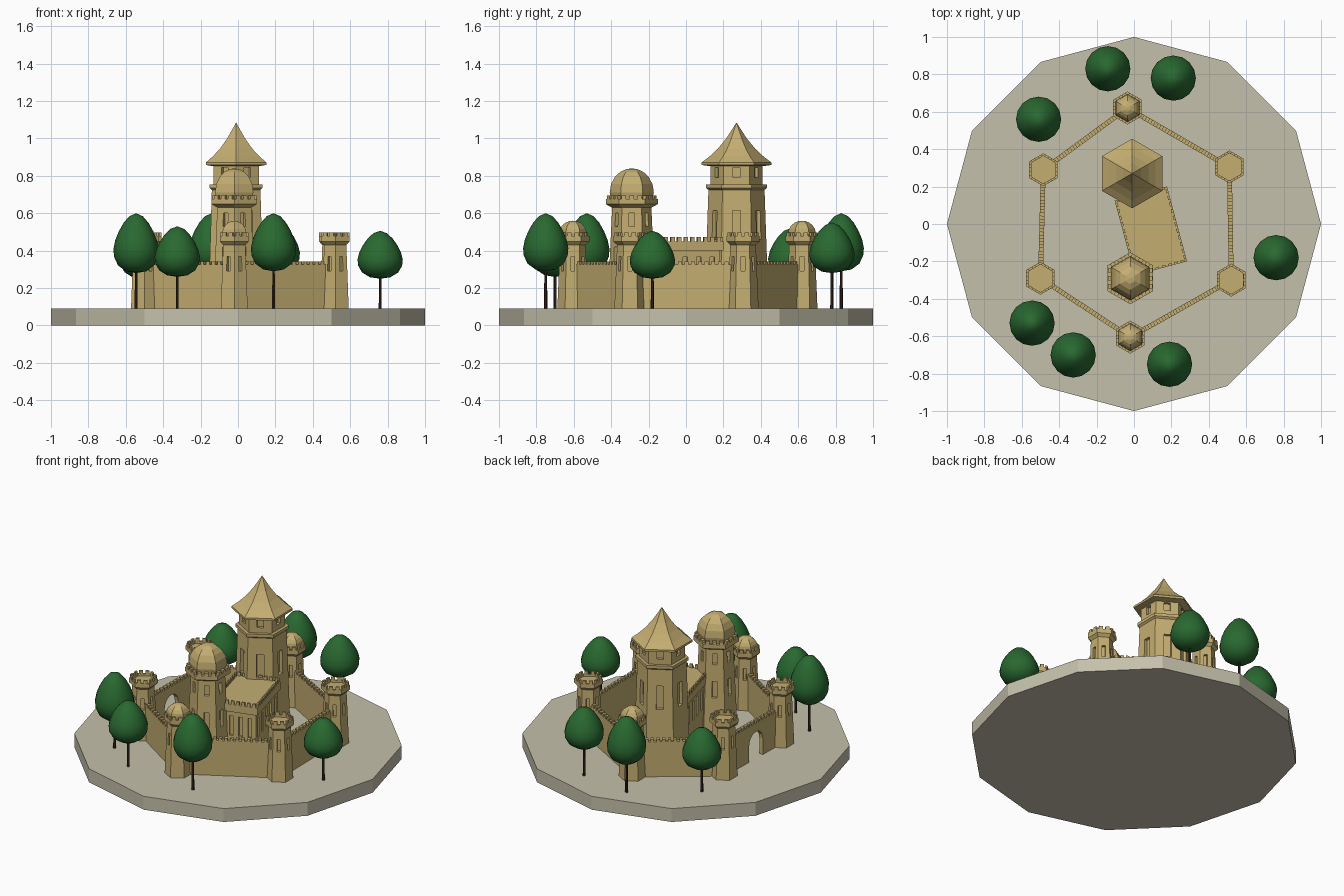
import bpy, bmesh, math
from mathutils import Matrix, Vector

if "Cube" in bpy.data.objects:
    bpy.data.objects.remove(bpy.data.objects["Cube"])


def material(name, color):
    m = bpy.data.materials.new(name)
    m.diffuse_color = (*color, 1)
    m.use_nodes = True
    m.node_tree.nodes["Principled BSDF"].inputs["Base Color"].default_value = m.diffuse_color
    return m


STONE = material("sandstone", (0.55, 0.42, 0.165))
GROUND = material("pale ground", (0.56, 0.53, 0.41))
LEAF = material("leaf green", (0.022, 0.14, 0.03))
BARK = material("dark bark", (0.035, 0.02, 0.012))
G = 0.09  # ground level


def finish(bm, name, mat, smooth=False):
    bmesh.ops.recalc_face_normals(bm, faces=bm.faces)
    me = bpy.data.meshes.new(name)
    bm.to_mesh(me)
    bm.free()
    me.materials.append(mat)
    for p in me.polygons:
        p.use_smooth = smooth
    ob = bpy.data.objects.new(name, me)
    bpy.context.collection.objects.link(ob)
    return ob


def lathe(bm, prof, n=6, at=(0, 0), start=math.pi / 2):
    """Revolve (radius, z) points with n sides; open ends get capped."""
    rings = []
    for r, z in prof:
        k = 1 if r < 1e-4 else n
        rings.append([bm.verts.new((at[0] + r * math.cos(start + i * math.tau / n),
                                    at[1] + r * math.sin(start + i * math.tau / n), z))
                      for i in range(k)])
    for a, b in zip(rings, rings[1:]):
        for i in range(n):
            j = (i + 1) % n
            q = [a[i % len(a)], a[j % len(a)], b[j % len(b)], b[i % len(b)]]
            bm.faces.new(list(dict.fromkeys(q)))
    for ring in (rings[0], rings[-1]):
        if len(ring) > 1:
            bm.faces.new(ring)


def box(bm, center, size, rot=0):
    m = Matrix.Translation(center) @ Matrix.Rotation(rot, 4, 'Z') @ Matrix.Diagonal((*size, 1))
    bmesh.ops.create_cube(bm, size=1, matrix=m)


def cut(ob, bm):
    """Subtract the cutter mesh and bake the result."""
    cutter = finish(bm, "cutter", STONE)
    cutter.hide_render = True
    mod = ob.modifiers.new("openings", 'BOOLEAN')
    mod.operation, mod.solver, mod.object = 'DIFFERENCE', 'EXACT', cutter
    dg = bpy.context.evaluated_depsgraph_get()
    me = bpy.data.meshes.new_from_object(ob.evaluated_get(dg))
    ob.modifiers.clear()
    ob.data = me
    bpy.data.objects.remove(cutter)


def merlons_along(bm, a, b, z0, z1, pitch, thick):
    """Evenly spaced battlement blocks on the line a-b."""
    a, b = Vector(a), Vector(b)
    d = b - a
    n = max(1, round(d.length / pitch))
    for i in range(n):
        p = a + d * (i + 0.5) / n
        box(bm, (p.x, p.y, (z0 + z1) / 2), (d.length / n * 0.58, thick, z1 - z0),
            math.atan2(d.y, d.x))


def hexagon(at, r):
    return [(at[0] + r * math.cos(math.pi / 2 + i * math.pi / 3),
             at[1] + r * math.sin(math.pi / 2 + i * math.pi / 3)) for i in range(6)]


def tower_body(name, at, prof, windows):
    """Six-sided shaft with window recesses (z0, z1, width, radius) on each face."""
    bm = bmesh.new()
    lathe(bm, prof, at=at)
    ob = finish(bm, name, STONE)
    bm = bmesh.new()
    for z0, z1, w, r in windows:
        for i in range(6):
            t = i * math.pi / 3
            d = r * 0.866
            box(bm, (at[0] + d * math.cos(t), at[1] + d * math.sin(t), (z0 + z1) / 2),
                (0.04, w, z1 - z0), t)
    cut(ob, bm)


def parapet(name, at, rb, r, z0, z1, per_side=2):
    """Flared crown with battlements."""
    h, t = z1 - z0, r * 0.16
    bm = bmesh.new()
    lathe(bm, [(rb, z0 - 0.01), (r, z0 + 0.15 * h), (r, z0 + 0.65 * h),
               (r - t, z0 + 0.65 * h), (r - t, z0 + 0.4 * h)], at=at)
    pts = hexagon(at, r - t / 2)
    for i in range(6):
        merlons_along(bm, pts[i], pts[(i + 1) % 6], z0 + 0.65 * h, z1,
                      r / per_side, t * 0.85)
    finish(bm, name, STONE)


def dome(name, at, r, z0, z1):
    bm = bmesh.new()
    h = z1 - z0
    prof = [(r * 0.94, z0 - 0.03), (r * 0.94, z0)]
    prof += [(r * math.cos(a), z0 + h * (0.2 + 0.8 * math.sin(a)))
             for a in [math.radians(d) for d in (0, 20, 40, 58, 75)]]
    lathe(bm, prof + [(0, z1)], at=at)
    finish(bm, name, STONE)


# Twelve-sided ground slab
bm = bmesh.new()
lathe(bm, [(1, 0), (1, G)], n=12, start=0)
finish(bm, "ground_slab", GROUND)

# Six wall towers: the front and back ones carry domes
corners = [(-0.035, 0.62), (0.51, 0.305), (0.52, -0.30), (-0.02, -0.605), (-0.50, -0.29), (-0.485, 0.29)]
for i, c in enumerate(corners):
    tower_body(f"wall_tower_{i}", c, [(0.083, G), (0.068, 0.44)], [(0.29, 0.37, 0.02, 0.072)])
    parapet(f"wall_tower_parapet_{i}", c, 0.068, 0.088, 0.44, 0.497)
    if i % 3 == 0:
        dome(f"wall_tower_dome_{i}", c, 0.074, 0.475, 0.56)

# Curtain walls with small battlements
for i in range(6):
    a, b = Vector(corners[i]), Vector(corners[(i + 1) % 6])
    d = b - a
    m = (a + b) / 2
    bm = bmesh.new()
    box(bm, (m.x, m.y, (G + 0.325) / 2), (d.length, 0.026, 0.325 - G), math.atan2(d.y, d.x))
    wall = finish(bm, f"curtain_wall_{i}", STONE)
    if i == 4:  # arched gate in the left wall
        bm = bmesh.new()
        w, spring, yc = 0.07, 0.20, -0.02
        pts = [(yc - w, G - 0.02), (yc + w, G - 0.02)]
        pts += [(yc + w * math.cos(k * math.pi / 8), spring + w * math.sin(k * math.pi / 8))
                for k in range(9)]
        f = bm.faces.new([bm.verts.new((-0.6, y, z)) for y, z in pts])
        ext = bmesh.ops.extrude_face_region(bm, geom=[f])
        bmesh.ops.translate(bm, vec=(0.2, 0, 0),
                            verts=[v for v in ext["geom"] if isinstance(v, bmesh.types.BMVert)])
        cut(wall, bm)
    bm = bmesh.new()
    merlons_along(bm, a, b, 0.32, 0.341, 0.035, 0.026)
    finish(bm, f"wall_battlements_{i}", STONE)

# Tall keep with a flared pointed roof
keep = (-0.01, 0.27)
tower_body("keep", keep, [(0.172, G), (0.150, 0.725), (0.163, 0.735), (0.163, 0.755), (0.140, 0.755), (0.140, 0.86)],
           [(0.46, 0.615, 0.045, 0.156), (0.79, 0.845, 0.04, 0.142)])
bm = bmesh.new()
lathe(bm, [(0.13, 0.85), (0.186, 0.858), (0.186, 0.872), (0.145, 0.903), (0.10, 0.945), (0.055, 1.0), (0, 1.085)], at=keep)
finish(bm, "keep_roof", STONE)

# Domed inner tower
inner = (-0.02, -0.29)
tower_body("inner_tower", inner, [(0.13, G), (0.104, 0.65)],
           [(0.31, 0.42, 0.03, 0.12), (0.53, 0.60, 0.028, 0.107)])
parapet("inner_tower_parapet", inner, 0.104, 0.139, 0.64, 0.695, 3)
dome("inner_tower_dome", inner, 0.118, 0.68, 0.84)

# Turned hall between keep and inner tower
C, ROT, W, L = Vector((0.09, -0.037)), math.radians(15), 0.29, 0.414


def hall_pt(x, y):
    return Vector((C.x + x * math.cos(ROT) - y * math.sin(ROT), C.y + x * math.sin(ROT) + y * math.cos(ROT)))


bm = bmesh.new()
box(bm, (*C, (G + 0.41) / 2), (W - 0.03, L - 0.03, 0.41 - G), ROT)
hall = finish(bm, "hall", STONE)
bm = bmesh.new()
for sx in (-1, 1):
    for k in range(5):
        box(bm, (*hall_pt(sx * (W / 2 - 0.015), -0.15 + k * 0.075), 0.30), (0.03, 0.025, 0.13), ROT)
for sy in (-1, 1):
    for k in range(4):
        box(bm, (*hall_pt(-0.09 + k * 0.06, sy * (L / 2 - 0.015)), 0.30), (0.025, 0.03, 0.13), ROT)
cut(hall, bm)
bm = bmesh.new()
box(bm, (*C, 0.425), (W, L, 0.05), ROT)
x, y = W / 2 - 0.006, L / 2 - 0.006
ring = [hall_pt(-x, -y), hall_pt(x, -y), hall_pt(x, y), hall_pt(-x, y)]
for i in range(4):
    merlons_along(bm, ring[i], ring[(i + 1) % 4], 0.445, 0.474, 0.036, 0.012)
finish(bm, "hall_parapet", STONE)

# Trees: x, y, crown bottom, crown top
trees = [(-0.14, 0.83, 0.29, 0.60), (0.21, 0.78, 0.28, 0.55), (-0.51, 0.56, 0.25, 0.52),
         (0.76, -0.18, 0.25, 0.506), (-0.545, -0.53, 0.28, 0.60), (-0.325, -0.70, 0.26, 0.53),
         (0.19, -0.75, 0.29, 0.60)]
crown = [(0, 0), (0.45, 0.03), (0.8, 0.13), (0.97, 0.27), (1, 0.4), (0.92, 0.55),
         (0.76, 0.7), (0.55, 0.84), (0.3, 0.95), (0, 1)]
for i, (x, y, z0, z1) in enumerate(trees):
    bm = bmesh.new()
    lathe(bm, [(0.121 * r, z0 + (z1 - z0) * h) for r, h in crown], n=16, at=(x, y))
    finish(bm, f"tree_crown_{i}", LEAF, True)
    bm = bmesh.new()
    lathe(bm, [(0.009, G - 0.01), (0.007, z0 + 0.05)], n=6, at=(x, y))
    finish(bm, f"tree_trunk_{i}", BARK)
